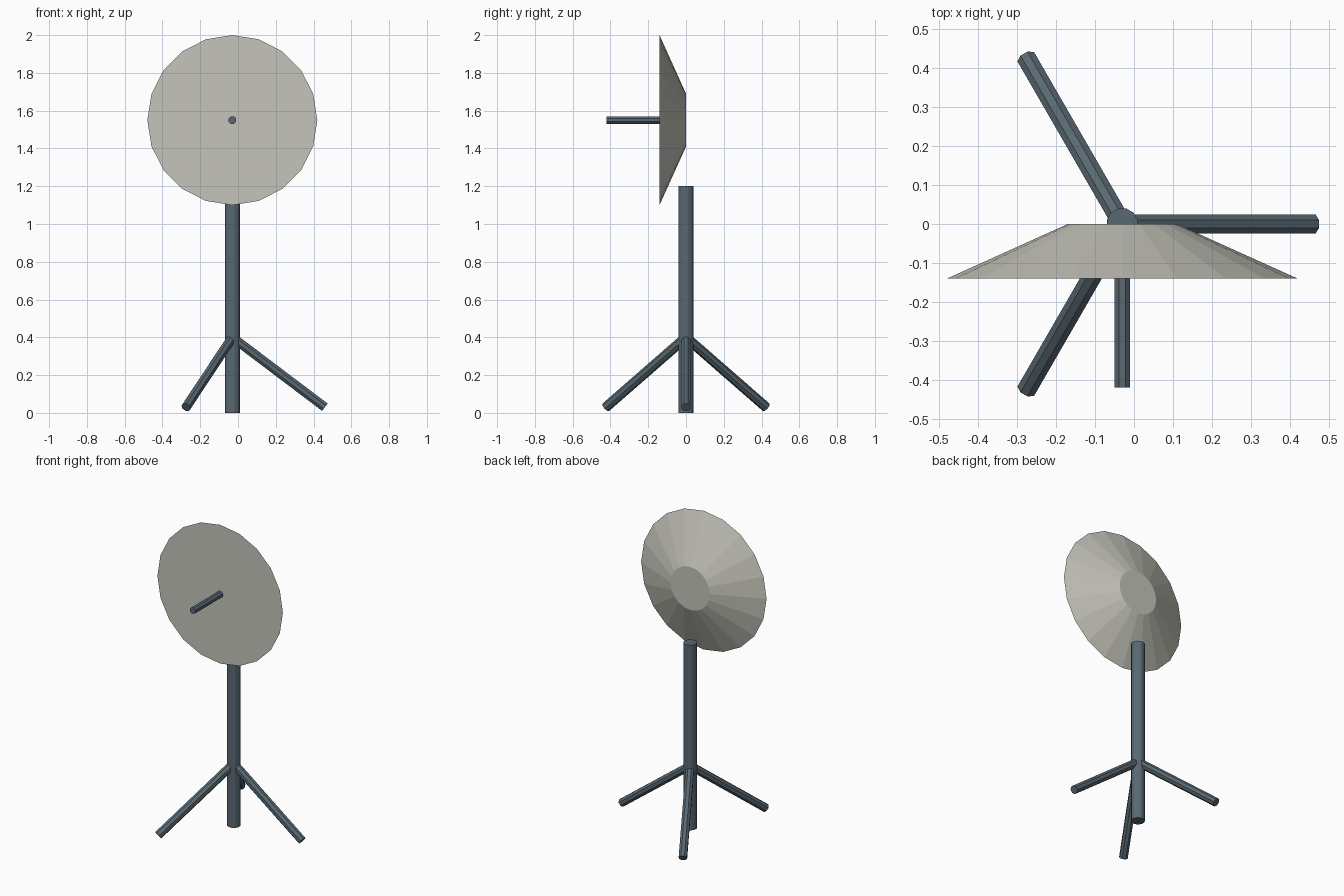
import bpy
import math
from mathutils import Matrix, Vector

if "Cube" in bpy.data.objects:
    bpy.data.objects.remove(bpy.data.objects["Cube"], do_unlink=True)

AXIS_X = -0.03      # the mast stands off centre because one leg reaches to the left


def make_material(name, colour):
    mat = bpy.data.materials.new(name)
    mat.use_nodes = True
    mat.diffuse_color = (*colour, 1)
    mat.node_tree.nodes["Principled BSDF"].inputs["Base Color"].default_value = (*colour, 1)
    return mat


def tapered_rod(name, start, end, r_start, r_end, sides, mat, turn=0.0):
    """Flat-shaded, capped frustum running from start to end."""
    start, end = Vector(start), Vector(end)
    axis = end - start
    bpy.ops.mesh.primitive_cone_add(vertices=sides, radius1=r_start, radius2=r_end,
                                    depth=axis.length)
    obj = bpy.context.object
    obj.name = name
    obj.data.transform(Matrix.Rotation(turn, 4, "Z"))
    obj.rotation_euler = axis.to_track_quat("Z", "Y").to_euler()
    obj.location = (start + end) / 2
    obj.data.materials.append(mat)
    return obj


steel = make_material("slate steel", (0.10, 0.14, 0.17))
shell = make_material("warm light grey", (0.56, 0.56, 0.50))

# Mast
tapered_rod("mast", (AXIS_X, 0, 0), (AXIS_X, 0, 1.2), 0.041, 0.041, 12, steel, math.pi / 12)

# Three splayed legs
for i, name in enumerate(("left_leg", "back_right_leg", "front_right_leg")):
    a = i * math.tau / 3
    foot = (AXIS_X + 0.49 * math.cos(a), 0.49 * math.sin(a), 0.03)
    tapered_rod(name, (AXIS_X, 0, 0.4), foot, 0.0265, 0.0265, 8, steel, math.pi / 8)

# Dish, wide rim to the front, and its feed rod
tapered_rod("dish", (AXIS_X, 0, 1.55), (AXIS_X, -0.14, 1.55), 0.14, 0.45, 20, shell)
tapered_rod("feed_rod", (AXIS_X, -0.13, 1.55), (AXIS_X, -0.42, 1.55), 0.0215, 0.0215, 8,
            steel, math.pi / 8)
